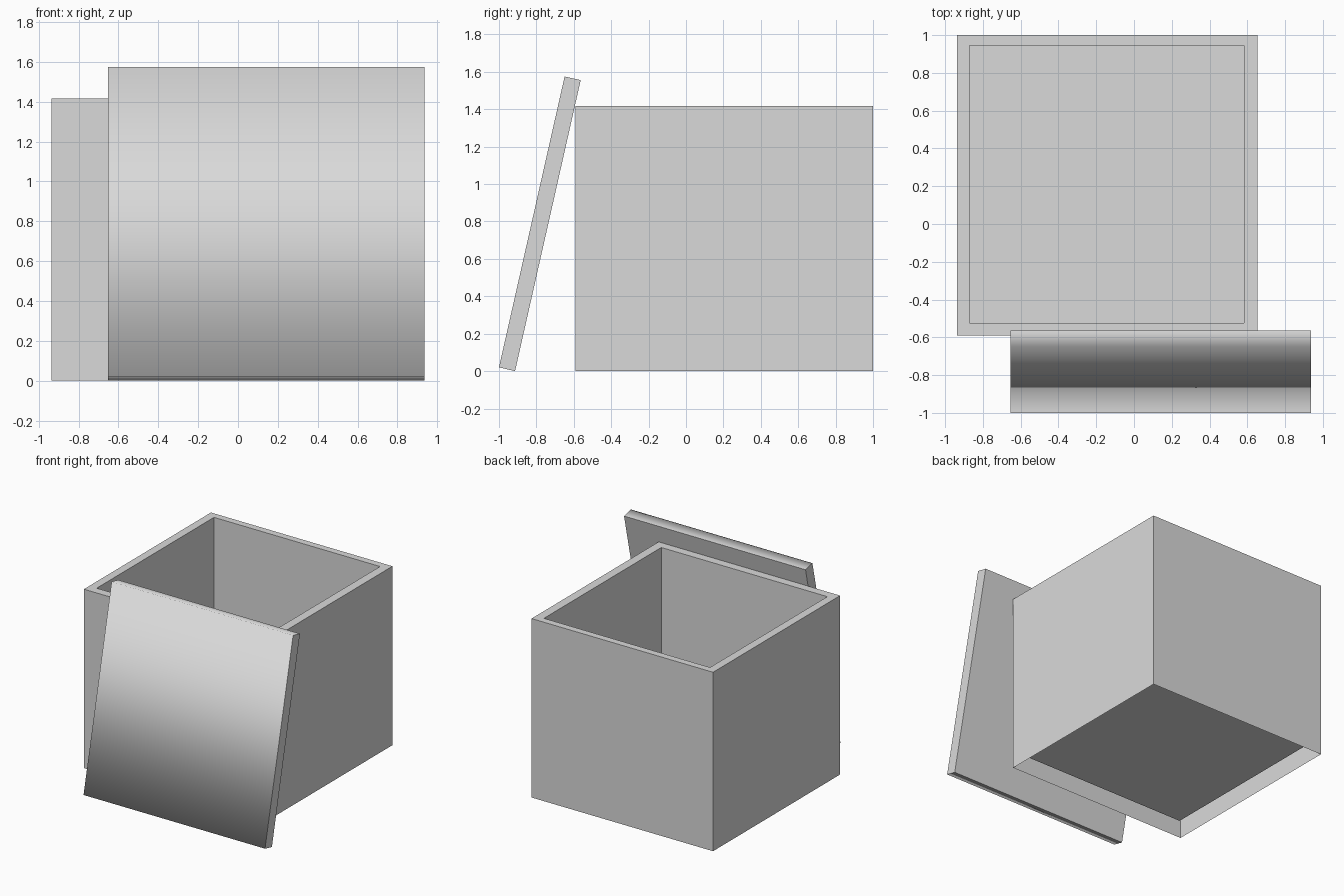
import bpy, bmesh

cube = bpy.data.objects.get("Cube")
if cube:
    bpy.data.objects.remove(cube, do_unlink=True)

grey = bpy.data.materials.new("light grey")
grey.use_nodes = True
colour = (0.7, 0.7, 0.7, 1)
grey.diffuse_color = colour
grey.node_tree.nodes["Principled BSDF"].inputs["Base Color"].default_value = colour


def finish(bm, name):
    mesh = bpy.data.meshes.new(name)
    bm.to_mesh(mesh)
    bm.free()
    mesh.materials.append(grey)
    obj = bpy.data.objects.new(name, mesh)
    bpy.context.collection.objects.link(obj)
    return obj


def ring(bm, rect, z):
    x0, x1, y0, y1 = rect
    return [bm.verts.new((x, y, z)) for x, y in
            ((x0, y0), (x1, y0), (x1, y1), (x0, y1))]


def bridge(bm, a, b):
    for i in range(len(a)):
        j = (i + 1) % len(a)
        bm.faces.new((a[i], a[j], b[j], b[i]))


OUTER = (-0.937, 0.653, -0.59, 1.0)
INNER = (-0.872, 0.583, -0.523, 0.945)
TOP, FLOOR = 1.417, 0.09

# Open box: outer walls, flat rim, inner walls and a thin floor,
# with the hollow between the walls left open underneath
bm = bmesh.new()
rings = [ring(bm, OUTER, 0), ring(bm, OUTER, TOP),
         ring(bm, INNER, TOP), ring(bm, INNER, FLOOR)]
for low, high in zip(rings, rings[1:]):
    bridge(bm, low, high)
bm.faces.new(rings[-1])
finish(bm, "box_shell")

# Lid leaning on the front: a tilted slab, soft front edges, flat back and ends
bm = bmesh.new()
profile = [(-1.0, 0.02), (-0.914, 0), (-0.563, 1.556), (-0.649, 1.575)]
ends = [[bm.verts.new((x, y, z)) for y, z in profile] for x in (-0.653, 0.937)]
bridge(bm, *ends)
bm.faces.ensure_lookup_table()
for face in bm.faces:
    face.smooth = True
for edge in bm.faces[1].edges:
    edge.smooth = False
for end in ends:
    cap = bm.faces.new(end)
    for edge in cap.edges:
        edge.smooth = False
bmesh.ops.recalc_face_normals(bm, faces=bm.faces)
finish(bm, "leaning_lid")
